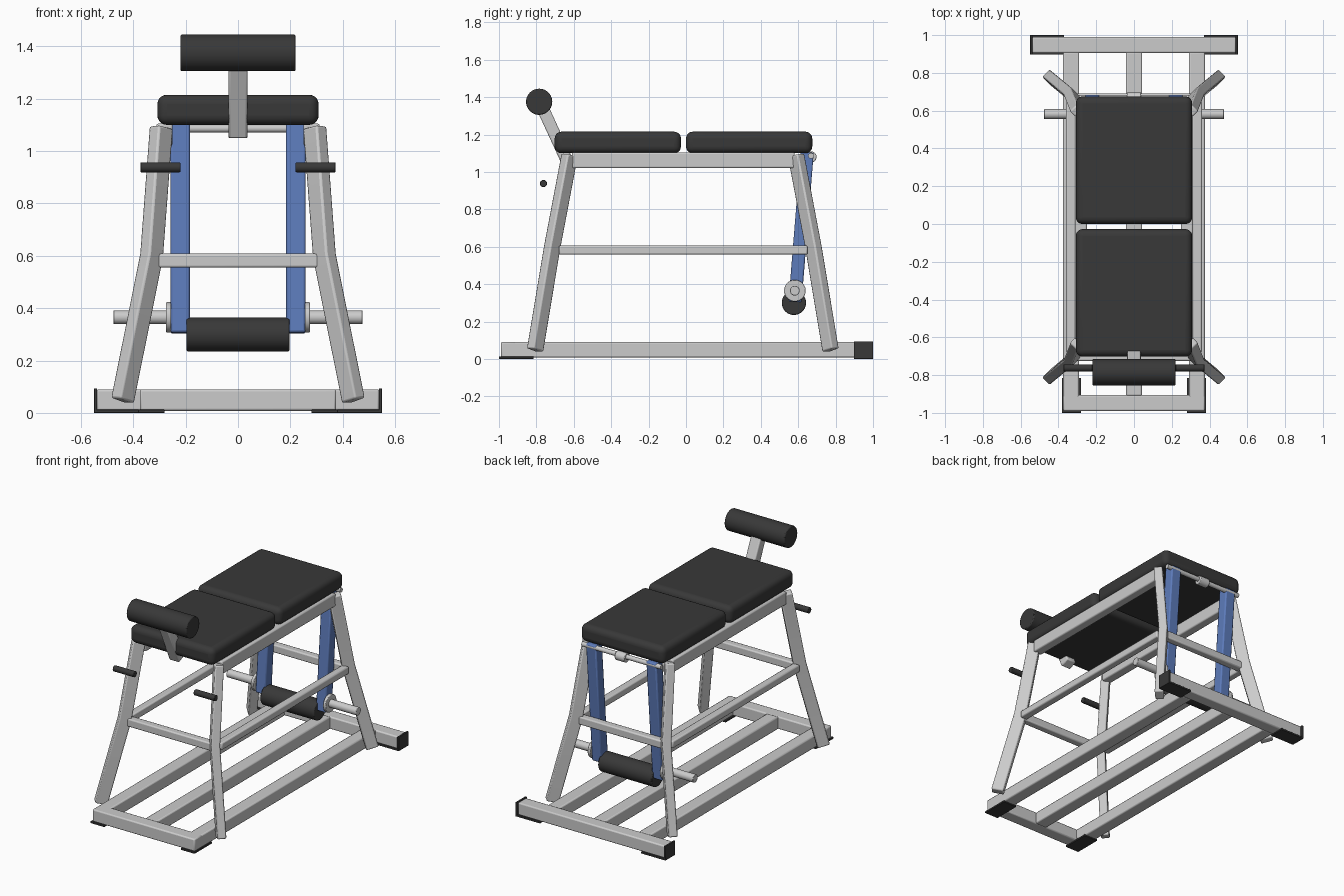
import bpy, bmesh, math
from mathutils import Vector

if "Cube" in bpy.data.objects:
    bpy.data.objects.remove(bpy.data.objects["Cube"])


def material(name, rgb):
    m = bpy.data.materials.new(name)
    m.diffuse_color = (*rgb, 1)
    m.use_nodes = True
    m.node_tree.nodes["Principled BSDF"].inputs["Base Color"].default_value = m.diffuse_color
    return m


DARK = material("black_vinyl", (0.04, 0.04, 0.04))
BLUE = material("blue_paint", (0.11, 0.2, 0.5))


def finish(name, bm, mat=None, bevel=0, segments=2):
    bmesh.ops.recalc_face_normals(bm, faces=bm.faces)
    me = bpy.data.meshes.new(name)
    bm.to_mesh(me)
    bm.free()
    ob = bpy.data.objects.new(name, me)
    bpy.context.collection.objects.link(ob)
    if mat:
        me.materials.append(mat)
    if bevel:
        b = ob.modifiers.new("round_edges", 'BEVEL')
        b.width, b.segments, b.limit_method = bevel, segments, 'ANGLE'
    bpy.ops.object.select_all(action='DESELECT')
    ob.select_set(True)
    bpy.context.view_layer.objects.active = ob
    bpy.ops.object.shade_smooth_by_angle(angle=math.radians(35))
    return ob


def box(name, x, y, z, mat=None, bevel=0.008, segments=2):
    """Box from (min, max) ranges."""
    bm = bmesh.new()
    bmesh.ops.create_cube(bm, size=1)
    for v in bm.verts:
        v.co = Vector([(r[0] + r[1]) / 2 + c * (r[1] - r[0])
                       for r, c in zip((x, y, z), v.co)])
    return finish(name, bm, mat, bevel, segments)


def tube(name, pts, side, w, d, mat=None, bevel=0.008):
    """Rectangular bar swept along points; w is measured along 'side'."""
    pts = [Vector(p) for p in pts]
    u0 = Vector(side).normalized()
    bm = bmesh.new()
    rings = []
    for i, p in enumerate(pts):
        t = (pts[min(i + 1, len(pts) - 1)] - pts[max(i - 1, 0)]).normalized()
        u = (u0 - t * u0.dot(t)).normalized()
        v = t.cross(u)
        rings.append([bm.verts.new(p + u * a * w / 2 + v * b * d / 2)
                      for a, b in ((-1, -1), (1, -1), (1, 1), (-1, 1))])
    for a, b in zip(rings, rings[1:]):
        for i in range(4):
            j = (i + 1) % 4
            bm.faces.new((a[i], a[j], b[j], b[i]))
    bm.faces.new(rings[0])
    bm.faces.new(rings[-1])
    return finish(name, bm, mat, bevel)


def rod(name, x0, x1, y, z, r, mat=None, bevel=0):
    """Cylinder along x."""
    bm = bmesh.new()
    bmesh.ops.create_cone(bm, cap_ends=True, segments=40, radius1=r, radius2=r,
                          depth=abs(x1 - x0))
    for v in bm.verts:
        v.co = Vector((v.co.z + (x0 + x1) / 2, y + v.co.x, z + v.co.y))
    return finish(name, bm, mat, bevel)


# Base frame
Z = (0.008, 0.09)
box("base_front_bar", (-0.375, 0.375), (-0.99, -0.905), Z)
box("base_rear_bar", (-0.54, 0.54), (0.905, 0.99), Z)
box("base_centre_rail", (-0.043, 0.043), (-0.91, 0.91), Z)

# Crossbars of the upright frame
for label, y in (("front", -0.70), ("rear", 0.665)):
    box(label + "_cross_brace", (-0.32, 0.32), (y - 0.025, y + 0.025), (0.555, 0.608))

for s, side in ((-1, "left"), (1, "right")):
    def xr(a, b):
        return tuple(sorted((s * a, s * b)))

    # Side rails at three heights
    box(side + "_base_rail", xr(0.29, 0.375), (-0.98, 0.91), Z)
    box(side + "_middle_rail", xr(0.31, 0.36), (-0.68, 0.65), (0.558, 0.606))
    box(side + "_top_rail", xr(0.25, 0.312), (-0.61, 0.58), (1.02, 1.105))

    # Rubber feet
    box(side + "_front_foot", xr(0.28, 0.382), (-1.0, -0.815), (0, 0.012), DARK, 0.002)
    box(side + "_rear_foot", xr(0.37, 0.55), (0.897, 1.0), (0, 0.012), DARK, 0.002)
    box(side + "_rear_end_cap", xr(0.538, 0.55), (0.897, 1.0), (0, 0.094), DARK, 0.002)

    # Splayed legs with a slight bend at the brace
    for f, end in ((-1, "front"), (1, "rear")):
        path = [(s * x, f * y - 0.017, z) for x, y, z in
                ((0.441, 0.79, 0.047), (0.33, 0.698, 0.6), (0.293, 0.605, 1.09))]
        tube(f"{side}_{end}_leg", path, (-s, f, 0), 0.055, 0.078)

    # Grip handles
    rod(side + "_handle", s * 0.22, s * 0.373, -0.762, 0.938, 0.019, DARK, 0.003)

    # Swinging arms and weight pegs
    tube(side + "_swing_arm", [(s * 0.221, 0.583, 0.305), (s * 0.221, 0.648, 1.105)],
         (1, 0, 0), 0.074, 0.07, BLUE)
    rod(side + "_weight_stop", s * 0.255, s * 0.275, 0.582, 0.365, 0.058, None, 0.004)
    rod(side + "_weight_peg", s * 0.25, s * 0.476, 0.582, 0.365, 0.026, None, 0.003)

# Pivot shaft with centre collar
rod("pivot_shaft", -0.29, 0.29, 0.668, 1.086, 0.015)
rod("pivot_collar", -0.036, 0.036, 0.668, 1.08, 0.03, None, 0.004)

# Cushions
box("front_cushion", (-0.308, 0.308), (-0.702, -0.027), (1.1, 1.215), DARK, 0.036, 5)
box("rear_cushion", (-0.308, 0.308), (0.0, 0.675), (1.1, 1.215), DARK, 0.036, 5)

# Front roller and its post
tube("roller_post", [(0, -0.637, 1.06), (0, -0.775, 1.36)], (1, 0, 0), 0.072, 0.065)
rod("front_roller", -0.22, 0.22, -0.785, 1.375, 0.07, DARK, 0.006)

# Lower roller
rod("leg_roller", -0.197, 0.197, 0.577, 0.3, 0.065, DARK, 0.006)
